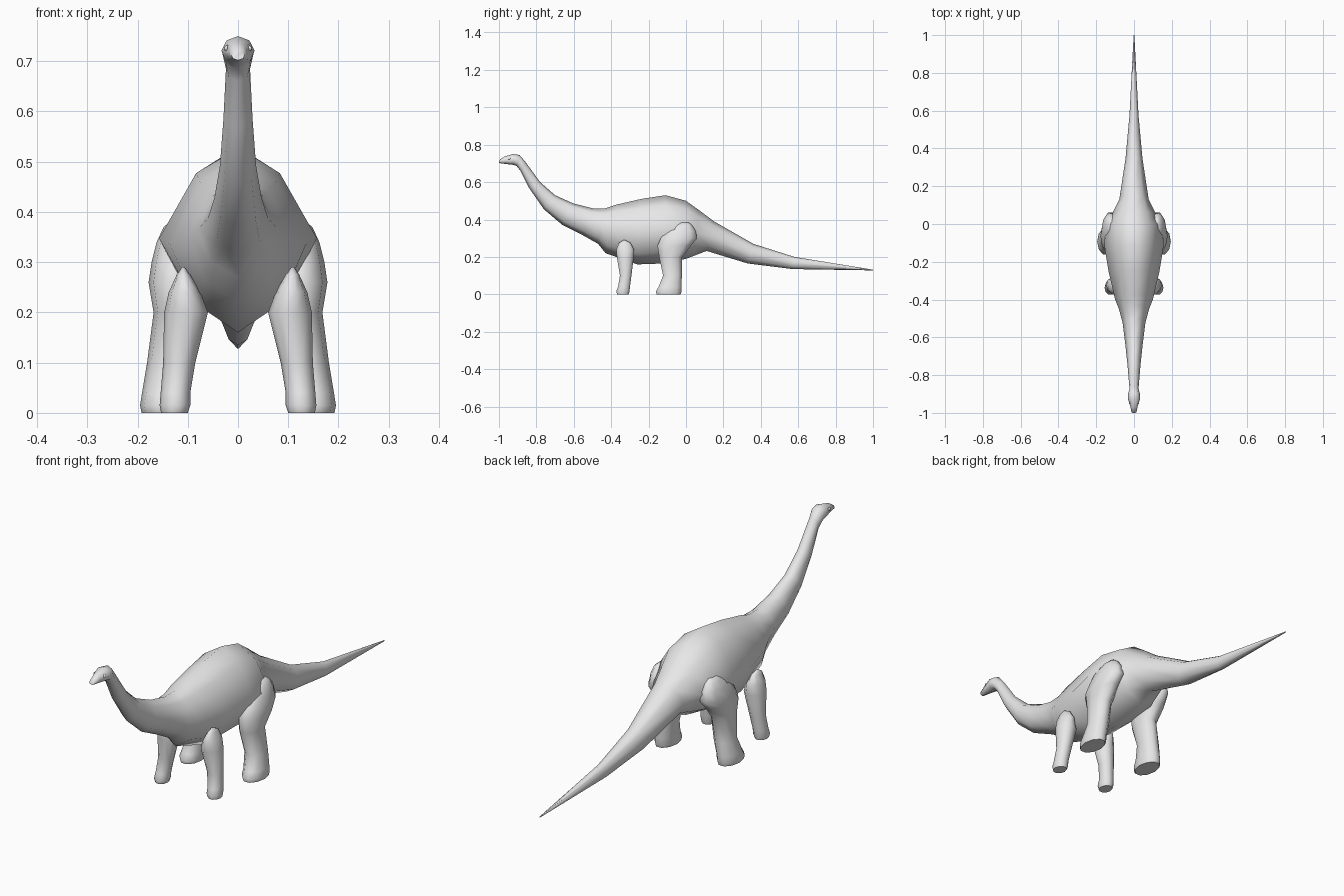
import bpy, bmesh, math

cube = bpy.data.objects.get("Cube")
if cube:
    bpy.data.objects.remove(cube, do_unlink=True)


def make_material(name, colour):
    mat = bpy.data.materials.new(name)
    mat.use_nodes = True
    mat.diffuse_color = colour
    mat.node_tree.nodes["Principled BSDF"].inputs["Base Color"].default_value = colour
    return mat


skin = make_material("grey skin", (0.8, 0.8, 0.8, 1))


def loft(name, rings, crease=70):
    """Skin a list of equal-length rings and cap both ends."""
    bm = bmesh.new()
    loops = [[bm.verts.new(point) for point in ring] for ring in rings]
    count = len(loops[0])
    for lower, upper in zip(loops, loops[1:]):
        for i in range(count):
            j = (i + 1) % count
            bm.faces.new((lower[i], lower[j], upper[j], upper[i]))
    bm.faces.new(loops[0])
    bm.faces.new(loops[-1])
    bmesh.ops.recalc_face_normals(bm, faces=bm.faces)
    mesh = bpy.data.meshes.new(name)
    bm.to_mesh(mesh)
    bm.free()
    obj = bpy.data.objects.new(name, mesh)
    bpy.context.collection.objects.link(obj)
    mesh.materials.append(skin)
    bpy.ops.object.select_all(action='DESELECT')
    obj.select_set(True)
    bpy.context.view_layer.objects.active = obj
    bpy.ops.object.shade_smooth_by_angle(angle=math.radians(crease))
    return obj


def body_ring(top_y, top_z, low_y, low_z, width):
    """Eight-sided section, round on the neck and gabled on the torso."""
    slim = 0.72 - 1.2 * width
    section = [(0, 1), (slim, 0.71), (1, 0), (slim + 0.07, -0.67),
               (0, -1), (-slim - 0.07, -0.67), (-1, 0), (-slim, 0.71)]
    ring = []
    for across, up in section:
        t = (up + 1) / 2
        ring.append((across * width,
                     low_y + (top_y - low_y) * t,
                     low_z + (top_z - low_z) * t))
    return ring


def leg_ring(side, z, x_in, x_out, y_front, y_back):
    """Oval section given by its extents."""
    ring = []
    for i in range(10):
        a = math.tau * i / 10
        x = (x_in + x_out) / 2 + (x_out - x_in) / 2 * math.cos(a)
        y = (y_front + y_back) / 2 + (y_back - y_front) / 2 * math.sin(a)
        ring.append((side * x, y, z))
    return ring


# Head, neck, torso and tail: back point, belly point, half width
body_profile = [
    (-.995, .722, -1, .702, .013),
    (-.97, .737, -.965, .697, .019),
    (-.925, .75, -.92, .692, .033),
    (-.89, .745, -.905, .685, .031),
    (-.86, .71, -.885, .66, .024),
    (-.78, .6, -.84, .57, .029),
    (-.7, .53, -.76, .455, .036),
    (-.6, .485, -.66, .37, .047),
    (-.5, .46, -.55, .315, .06),
    (-.43, .46, -.47, .27, .08),
    (-.37, .48, -.43, .22, .1),
    (-.24, .51, -.26, .16, .135),
    (-.11, .53, -.12, .165, .157),
    (0, .5, 0, .19, .15),
    (.07, .45, .04, .205, .115),
    (.15, .39, .11, .232, .078),
    (.36, .27, .33, .165, .045),
    (.58, .2, .57, .135, .024),
    (1, .132, 1, .128, .002),
]
loft("body", [body_ring(*row) for row in body_profile])

# Legs: height, inner and outer x, front and back y
front_profile = [
    (0, .1, .153, -.37, -.305),
    (.015, .095, .156, -.375, -.3),
    (.04, .095, .154, -.365, -.298),
    (.1, .085, .149, -.355, -.29),
    (.2, .06, .147, -.372, -.277),
    (.24, .075, .138, -.375, -.275),
    (.275, .095, .122, -.36, -.295),
    (.29, .106, .112, -.335, -.325),
]
hind_profile = [
    (0, .108, .192, -.16, -.025),
    (.015, .104, .195, -.165, -.02),
    (.04, .104, .191, -.15, -.02),
    (.1, .095, .181, -.125, -.02),
    (.2, .08, .168, -.147, -.017),
    (.26, .075, .178, -.157, .03),
    (.3, .075, .172, -.14, .065),
    (.34, .08, .162, -.11, .055),
    (.37, .095, .148, -.06, .035),
    (.385, .11, .13, -.035, .015),
]
for label, side in (("left", 1), ("right", -1)):
    for part, profile in (("front_leg", front_profile), ("hind_leg", hind_profile)):
        loft(part + "_" + label, [leg_ring(side, *row) for row in profile])

    # Small eye bead set in the side of the head
    bead = [(z, .02, .02 + r, -.945 - r, -.945 + r)
            for z, r in ((.719, .002), (.723, .008), (.728, .008), (.732, .002))]
    loft("eye_" + label, [leg_ring(side, *row) for row in bead])
